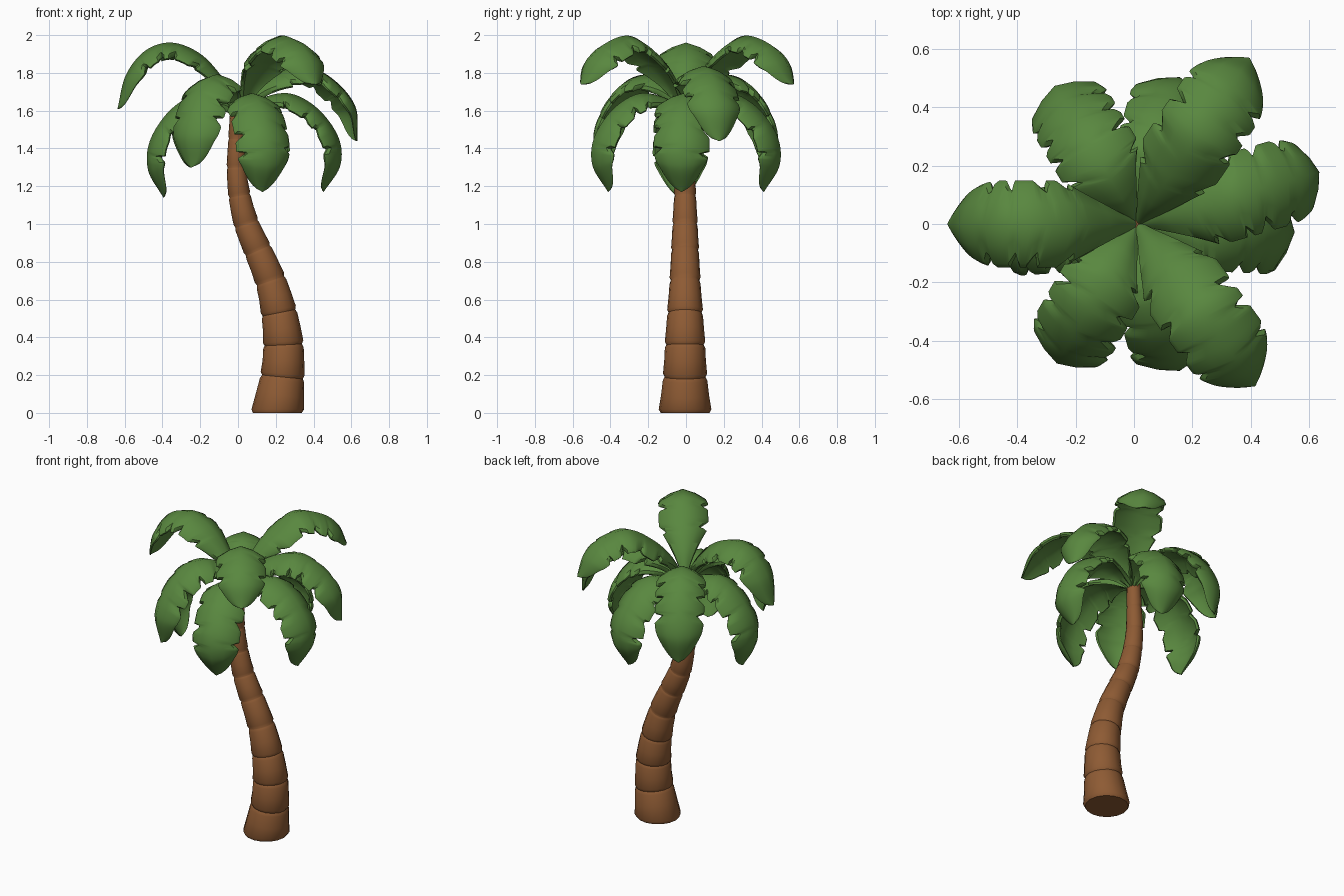
import bpy, bmesh, math, random
from mathutils import Vector, Matrix

random.seed(7)
default_cube = bpy.data.objects.get("Cube")
if default_cube:
    bpy.data.objects.remove(default_cube, do_unlink=True)


def make_material(name, colour):
    mat = bpy.data.materials.new(name)
    mat.use_nodes = True
    mat.diffuse_color = colour
    mat.node_tree.nodes["Principled BSDF"].inputs["Base Color"].default_value = colour
    return mat


leaf_green = make_material("leaf green", (0.1, 0.245, 0.05, 1))
bark_brown = make_material("bark brown", (0.27, 0.104, 0.034, 1))


def spline(points, u):
    """Smooth position along a list of points, u from 0 to 1."""
    pts = [Vector(p) for p in points]
    pts = [2 * pts[0] - pts[1]] + pts + [2 * pts[-1] - pts[-2]]
    spans = len(pts) - 3
    i = min(int(u * spans), spans - 1)
    t = u * spans - i
    a, b, c, d = pts[i:i + 4]
    return 0.5 * (2 * b + (c - a) * t + (2 * a - 5 * b + 4 * c - d) * t ** 2
                  + (3 * b - a - 3 * c + d) * t ** 3)


def loft(name, rings, material, angle):
    """Skin closed rings of points, cap both ends and smooth the result."""
    bm = bmesh.new()
    loops = [[bm.verts.new(p) for p in ring] for ring in rings]
    count = len(loops[0])
    for low, high in zip(loops, loops[1:]):
        for i in range(count):
            j = (i + 1) % count
            bm.faces.new((low[i], low[j], high[j], high[i]))
    bm.faces.new(loops[0][::-1])
    bm.faces.new(loops[-1])
    bmesh.ops.recalc_face_normals(bm, faces=bm.faces)
    mesh = bpy.data.meshes.new(name)
    bm.to_mesh(mesh)
    bm.free()
    mesh.materials.append(material)
    obj = bpy.data.objects.new(name, mesh)
    bpy.context.collection.objects.link(obj)
    bpy.ops.object.select_all(action="DESELECT")
    obj.select_set(True)
    bpy.context.view_layer.objects.active = obj
    bpy.ops.object.shade_smooth_by_angle(angle=math.radians(angle))


# Trunk: joints as (x, height, radius), each section pinched at its ends
joints = [(0.208, 0, 0.139), (0.235, 0.19, 0.116), (0.24, 0.36, 0.106),
          (0.217, 0.53, 0.094), (0.172, 0.7, 0.081), (0.105, 0.86, 0.073),
          (0.045, 1, 0.066), (0.008, 1.15, 0.058), (-0.008, 1.3, 0.051),
          (-0.005, 1.45, 0.046), (0, 1.63, 0.04)]
sections = len(joints) - 1


def trunk_ring(u, scale):
    x, z, radius = spline(joints, u)
    ahead, behind = spline(joints, min(u + 0.03, 1)), spline(joints, max(u - 0.03, 0))
    tilt = math.atan2(ahead.x - behind.x, ahead.y - behind.y) if u > 0.02 else 0
    turn = Matrix.Rotation(tilt, 3, "Y")
    ring = []
    for k in range(16):
        a = math.tau * k / 16
        p = turn @ Vector((math.cos(a), math.sin(a), 0)) * radius * scale
        ring.append(p + Vector((x, -0.005, z)))
    return ring


rings = []
for s in range(sections):
    for t, scale in ((0, 0.93), (0.1, 1.02), (0.5, 1), (0.9, 1), (0.98, 0.95)):
        rings.append(trunk_ring((s + t) / sections, scale))
loft("trunk", rings, bark_brown, 50)


# Fronds: arched leaf blades with a ridge, drooping sides and torn edges
def half_width(u, full, notches):
    width = full * min(1, 0.12 + (u / 0.33) ** 1.25)
    width *= max(0.001, 1 - max(0, (u - 0.7) / 0.3) ** 2) ** 0.55
    for n, depth in notches:
        d = u - n
        fade = 1 - d / 0.045 if d > 0 else 1 + d / 0.013
        width *= 1 - depth * max(0, fade)
    return width


def frond(name, azimuth, path, full=0.148, reach=1, lift=0):
    rows = 90
    notches = [[(0.29 + 0.145 * i + random.uniform(-0.03, 0.03), random.uniform(0.2, 0.36))
                for i in range(4)] for side in range(2)]
    turn = Matrix.Rotation(math.radians(azimuth), 3, "Z")
    rings = []
    for row in range(rows + 1):
        u = row / rows
        r, z = spline(path, u)
        along = (spline(path, min(u + 0.02, 1)) - spline(path, max(u - 0.02, 0))).normalized()
        tangent = Vector((along.x, 0, along.y))
        normal = Vector((-along.y, 0, along.x))
        centre = Vector((r * reach, 0, z + lift * u))
        body = 0.03 * min(1, 0.2 + 4 * (1 - u))

        def at(side, share, drop):
            width = half_width(u, full, notches[side > 0])
            sweep = 0.03 * share * width / full * (1 - u)
            sag = 0.07 * share ** 1.5 * width / full
            p = centre + Vector((0, side * share * width, 0)) - normal * (sag + drop)
            return turn @ (p + tangent * sweep) + Vector((0.012, 0, 0))

        rings.append([at(-1, 1, body * 0.5), at(-1, 0.92, 0), at(-1, 0.5, 0), at(1, 0, 0),
                      at(1, 0.5, 0), at(1, 0.92, 0), at(1, 1, body * 0.5),
                      at(1, 0.92, body), at(1, 0.5, body), at(1, 0, body * 1.4),
                      at(-1, 0.5, body), at(-1, 0.92, body)])
    loft(name, rings, leaf_green, 42)


# Ridge paths as (distance from the trunk, height)
high_path = [(0, 1.62), (0.08, 1.77), (0.2, 1.9), (0.36, 1.995), (0.52, 1.96),
             (0.63, 1.87), (0.685, 1.74)]
right_path = [(0, 1.62), (0.09, 1.77), (0.21, 1.9), (0.36, 1.96), (0.5, 1.92),
              (0.605, 1.79), (0.65, 1.61)]
wide_path = [(0, 1.61), (0.1, 1.73), (0.23, 1.81), (0.37, 1.835), (0.52, 1.76),
             (0.635, 1.62), (0.645, 1.44)]
middle_path = [(0, 1.61), (0.1, 1.73), (0.22, 1.79), (0.36, 1.76), (0.48, 1.64),
               (0.55, 1.47), (0.52, 1.3)]
low_path = [(0, 1.6), (0.12, 1.67), (0.26, 1.69), (0.4, 1.61), (0.505, 1.46),
            (0.515, 1.31), (0.43, 1.17)]

frond("high_frond_back", 56, high_path)
frond("high_frond_front", -54, high_path)
frond("high_frond_right", 180, right_path)
frond("middle_frond_left", 16, wide_path)
frond("middle_frond_back", 121, middle_path)
frond("middle_frond_front", 240, middle_path)
frond("low_frond_left", -3, low_path, reach=1.03)
frond("low_frond_front", -74, low_path)
frond("low_frond_right", 184, low_path, reach=0.95, lift=-0.03)
frond("low_frond_back", 74, low_path)
